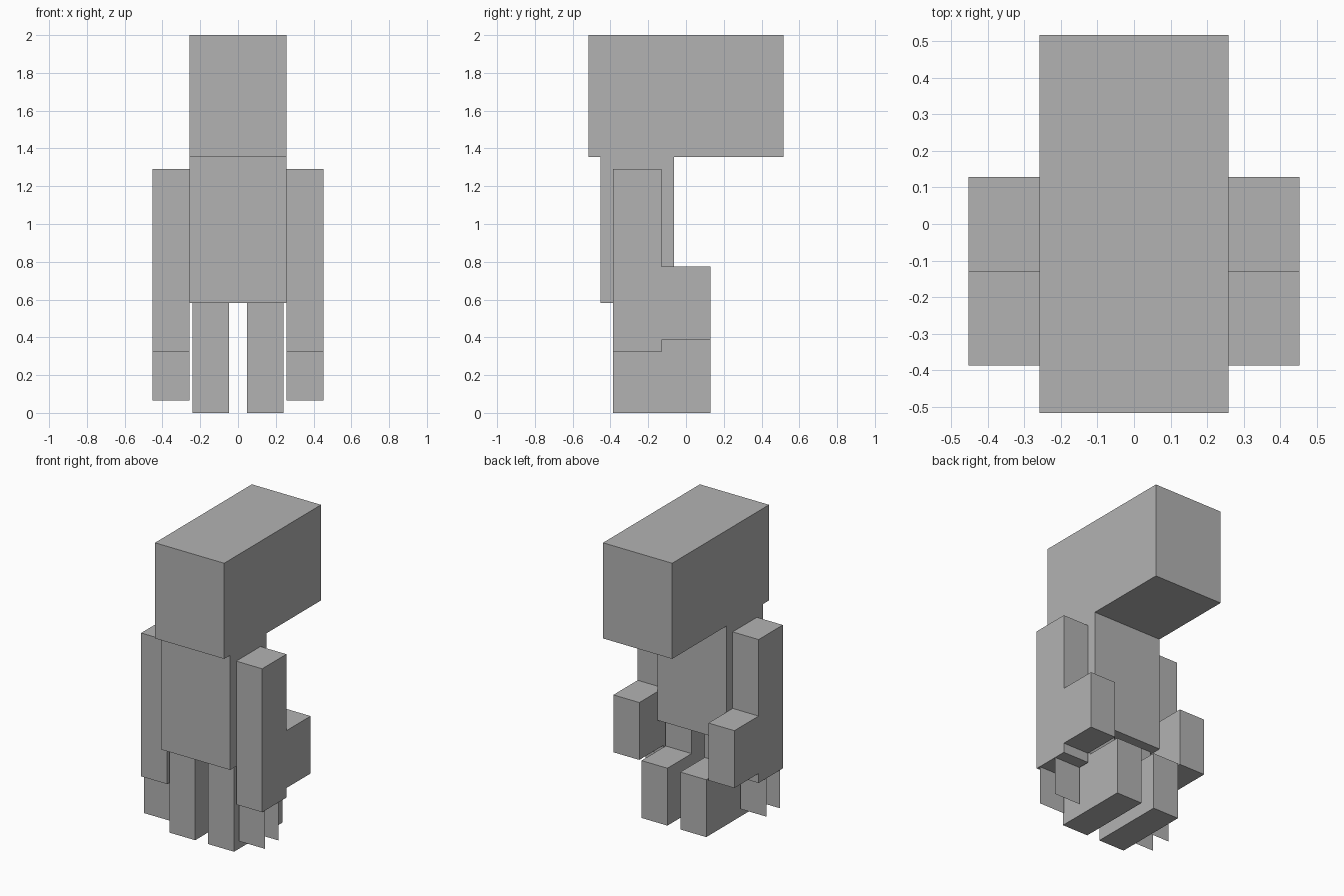
import bpy
import bmesh

cube = bpy.data.objects.get("Cube")
if cube:
    bpy.data.objects.remove(cube, do_unlink=True)

U = 2 / 31  # one modelling unit; the figure is 31 units tall

grey = bpy.data.materials.new("plain grey")
grey.use_nodes = True
colour = (0.45, 0.45, 0.45, 1)
grey.diffuse_color = colour
bsdf = next(n for n in grey.node_tree.nodes if n.type == 'BSDF_PRINCIPLED')
bsdf.inputs["Base Color"].default_value = colour


def extrude_profile(name, profile, x0, x1):
    """Extrude a (y, z) side profile from x0 to x1, all in units."""
    bm = bmesh.new()
    face = bm.faces.new([bm.verts.new((x0 * U, y * U, z * U)) for y, z in profile])
    if x1 != x0:
        out = bmesh.ops.extrude_face_region(bm, geom=[face], use_keep_orig=True)
        moved = [v for v in out["geom"] if isinstance(v, bmesh.types.BMVert)]
        bmesh.ops.translate(bm, verts=moved, vec=((x1 - x0) * U, 0, 0))
    bmesh.ops.recalc_face_normals(bm, faces=bm.faces)
    return finish(name, bm)


def finish(name, bm):
    mesh = bpy.data.meshes.new(name)
    bm.to_mesh(mesh)
    bm.free()
    mesh.materials.append(grey)
    obj = bpy.data.objects.new(name, mesh)
    bpy.context.collection.objects.link(obj)
    return obj


def rect(y0, y1, z0, z1):
    return [(y0, z0), (y1, z0), (y1, z1), (y0, z1)]


def flat_plate(name, x0, x1, y, z0, z1):
    """Single upright face looking to the front."""
    bm = bmesh.new()
    corners = [(x0, z0), (x1, z0), (x1, z1), (x0, z1)]
    bm.faces.new([bm.verts.new((x * U, y * U, z * U)) for x, z in corners])
    return finish(name, bm)


# Head and torso
extrude_profile("head", rect(-8, 8, 21, 31), -4, 4)
extrude_profile("torso", rect(-7, -1, 9, 21), -4, 4)

# Arm with a forearm block behind, leg with a long foot
ARM = [(-6, 5), (-2, 5), (-2, 6), (2, 6), (2, 12), (-2, 12), (-2, 20), (-6, 20)]
LEG = [(-6, 0), (2, 0), (2, 6), (-2, 6), (-2, 9), (-6, 9)]

for side, s in (("left", 1), ("right", -1)):
    a, b = sorted((4 * s, 7 * s))
    extrude_profile(side + "_arm", ARM, a, b)
    # Thin claw plates under the hand
    flat_plate(side + "_front_claws", a, b, -5.55, 1, 5)
    flat_plate(side + "_rear_claws", a, b, -3.27, 1, 5)
    a, b = sorted((0.75 * s, 3.75 * s))
    extrude_profile(side + "_leg", LEG, a, b)
